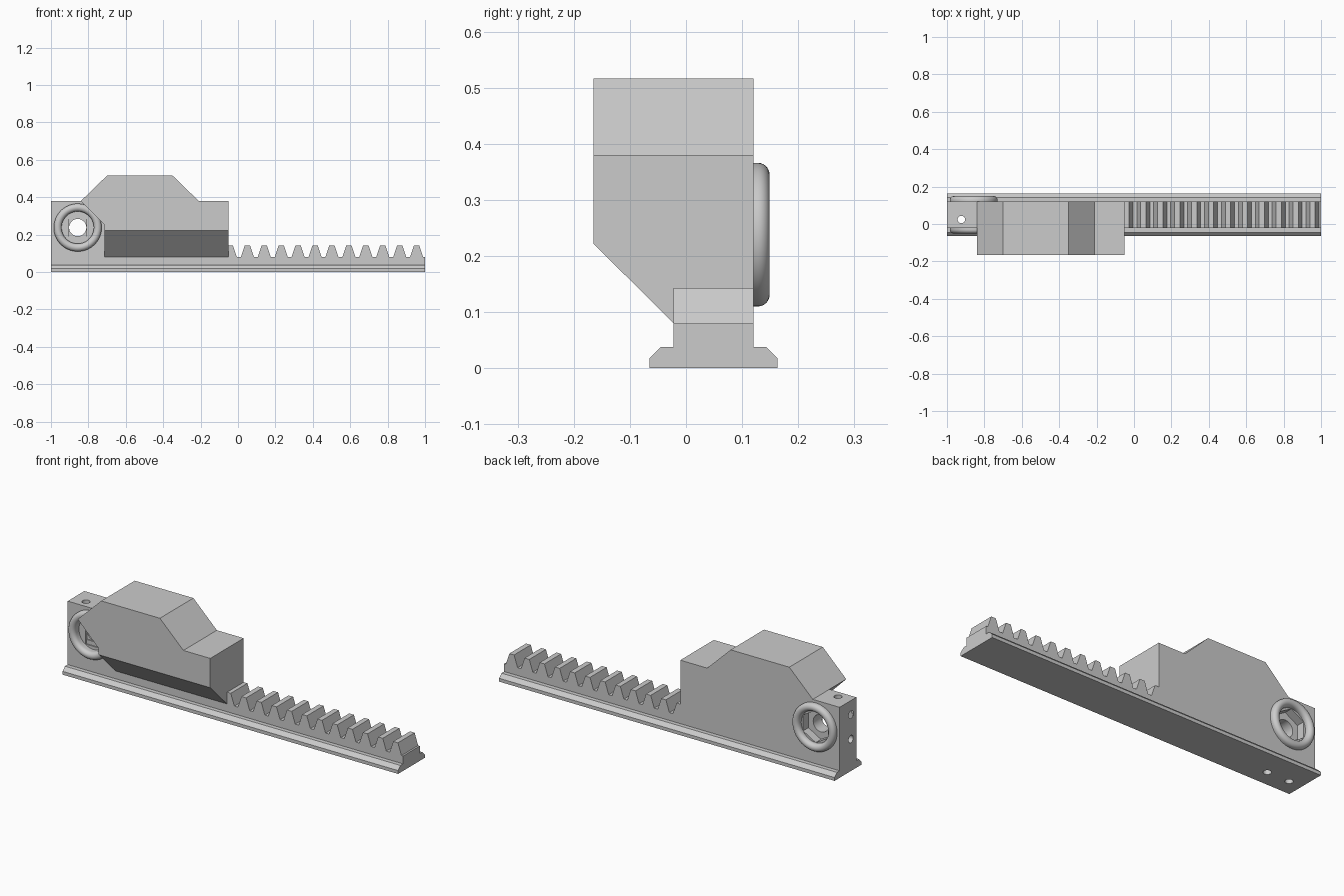
import bpy, bmesh, math
from mathutils import Vector, Matrix

if "Cube" in bpy.data.objects:
    bpy.data.objects.remove(bpy.data.objects["Cube"], do_unlink=True)

grey = bpy.data.materials.new("light grey")
grey.use_nodes = True
COLOUR = (0.6, 0.6, 0.6, 1)
grey.diffuse_color = COLOUR
grey.node_tree.nodes["Principled BSDF"].inputs["Base Color"].default_value = COLOUR

BACK, FRONT = 0.12, -0.022           # faces of the toothed bar
HUB_X, HUB_Z, HUB_R = -0.857, 0.238, 0.046
PIN_Y, PIN_R, PIN_GAP = 0.024, 0.02, 0.066


def finish(name, bm):
    bmesh.ops.recalc_face_normals(bm, faces=bm.faces)
    mesh = bpy.data.meshes.new(name)
    bm.to_mesh(mesh)
    bm.free()
    mesh.materials.append(grey)
    ob = bpy.data.objects.new(name, mesh)
    bpy.context.collection.objects.link(ob)
    return ob


def prism(name, points, start, end, cut=None):
    """Extrude a 3D outline from a start offset to an end offset."""
    bm = bmesh.new()
    start, end = Vector(start), Vector(end)
    face = bm.faces.new([bm.verts.new(Vector(p) + start) for p in points])
    out = bmesh.ops.extrude_face_region(bm, geom=[face])
    moved = [v for v in out["geom"] if isinstance(v, bmesh.types.BMVert)]
    bmesh.ops.translate(bm, verts=moved, vec=end - start)
    if cut:                          # slice off a corner and cap it
        geom = bm.verts[:] + bm.edges[:] + bm.faces[:]
        res = bmesh.ops.bisect_plane(bm, geom=geom, plane_co=cut[0], plane_no=cut[1],
                                     clear_outer=True, dist=1e-5)
        edges = [e for e in res["geom_cut"] if isinstance(e, bmesh.types.BMEdge)]
        bmesh.ops.holes_fill(bm, edges=edges, sides=0)
    return finish(name, bm)


def along_y(name, profile, y0, y1, cut=None):
    return prism(name, [(x, 0, z) for x, z in profile], (0, y0, 0), (0, y1, 0), cut)


def around_hub(radius, sides):
    """Outline of a regular polygon about the hub axis, with one point up."""
    turns = [2 * math.pi * i / sides for i in range(sides)]
    return [(HUB_X + radius * math.sin(a), HUB_Z + radius * math.cos(a)) for a in turns]


def rectangle(w, h):
    return [(HUB_X + sx * w, HUB_Z + sz * h)
            for sx, sz in ((-1, -1), (1, -1), (1, 1), (-1, 1))]


def rod(name, a, b, radius):
    a, b = Vector(a), Vector(b)
    bm = bmesh.new()
    turn = (b - a).to_track_quat("Z", "Y").to_matrix().to_4x4()
    bmesh.ops.create_cone(bm, cap_ends=True, segments=32, radius1=radius, radius2=radius,
                          depth=(b - a).length, matrix=Matrix.Translation((a + b) / 2) @ turn)
    return finish(name, bm)


def carve(target, cutters):
    bpy.context.view_layer.objects.active = target
    for c in cutters:
        mod = target.modifiers.new("cut", "BOOLEAN")
        mod.operation, mod.solver, mod.object = "DIFFERENCE", "EXACT", c
        bpy.ops.object.modifier_apply(modifier=mod.name)


def smooth(ob):
    bpy.ops.object.select_all(action="DESELECT")
    ob.select_set(True)
    bpy.context.view_layer.objects.active = ob
    bpy.ops.object.shade_smooth_by_angle(angle=math.radians(30))


# Base rail with chamfered edges
half = [(0.114, 0), (0.114, 0.018), (0.094, 0.038)]
section = half + [(-y, z) for y, z in reversed(half)]
rail = prism("base_rail", [(0, y + 0.049, z) for y, z in section], (-1, 0, 0), (1, 0, 0))

# Toothed bar and raised carriage share one profile
hump = [(-0.84, 0.38), (-0.70, 0.516), (-0.35, 0.516), (-0.21, 0.38), (-0.05, 0.38)]
ROOT, TIP, PITCH = 0.08, 0.143, 0.0905
profile = [(-1, 0.038), (-1, 0.38)] + hump + [(-0.05, TIP), (-0.028, TIP), (-0.006, ROOT)]
for i in range(11):
    x = 0.05 + i * PITCH
    profile += [(x - 0.035, ROOT), (x - 0.014, TIP), (x + 0.014, TIP), (x + 0.035, ROOT)]
profile += [(1, ROOT), (1, 0.038)]
body = along_y("toothed_bar_and_carriage", profile, FRONT, BACK)

# Front housing with sloping underside
housing = hump + [(-0.05, 0.08), (-0.715, 0.08), (-0.715, 0.255)]
along_y("front_housing", housing, -0.165, FRONT,
        cut=((0, FRONT, 0.08), (0, -0.142, -0.143)))

# Bolt seat, nut pocket and pin holes
shaft = along_y("bolt_cutter", around_hub(HUB_R, 48), -0.1, 0.2)
seat = along_y("seat_cutter", around_hub(0.087, 48), -0.1, -0.006)
slot = along_y("slot_cutter", rectangle(0.047, 0.07), -0.1, 0.0)
square = along_y("square_cutter", rectangle(0.047, 0.047), -0.1, 0.006)
pocket = along_y("nut_cutter", around_hub(0.086, 6), 0.075, 0.2)
uprights, cross_pins = [], []
for s, top in ((-1, 0.5), (1, 0.36)):
    x, z = HUB_X + s * PIN_GAP, HUB_Z + s * PIN_GAP
    uprights.append(rod("upright_cutter", (x, PIN_Y, -0.1), (x, PIN_Y, top), PIN_R))
    cross_pins.append(rod("cross_cutter", (-1.1, PIN_Y, z), (-0.74, PIN_Y, z), PIN_R))
cutters = [shaft, seat, slot, square, pocket] + uprights + cross_pins
carve(body, cutters)
carve(rail, uprights)
for c in cutters:
    bpy.data.objects.remove(c, do_unlink=True)
smooth(body)
smooth(rail)


# Rounded collars around the bolt hole on both faces
def collar(name, face_y, out):
    bm = bmesh.new()
    mid, r = 0.107, 0.021
    ring = [(mid + r, -0.001)]
    ring += [(mid + r * math.cos(a), 0.008 + r * math.sin(a))
             for a in (math.pi * i / 12 for i in range(13))]
    ring.append((mid - r, -0.001))
    verts = [bm.verts.new((HUB_X + rad, face_y + out * h, HUB_Z)) for rad, h in ring]
    edges = [bm.edges.new(pair) for pair in zip(verts, verts[1:] + verts[:1])]
    bmesh.ops.spin(bm, geom=verts + edges, cent=(HUB_X, 0, HUB_Z), axis=(0, 1, 0),
                   angle=2 * math.pi, steps=64, use_merge=True)
    bmesh.ops.remove_doubles(bm, verts=bm.verts, dist=1e-5)
    smooth(finish(name, bm))


collar("back_collar", BACK, 1)
collar("front_collar", FRONT, -1)
